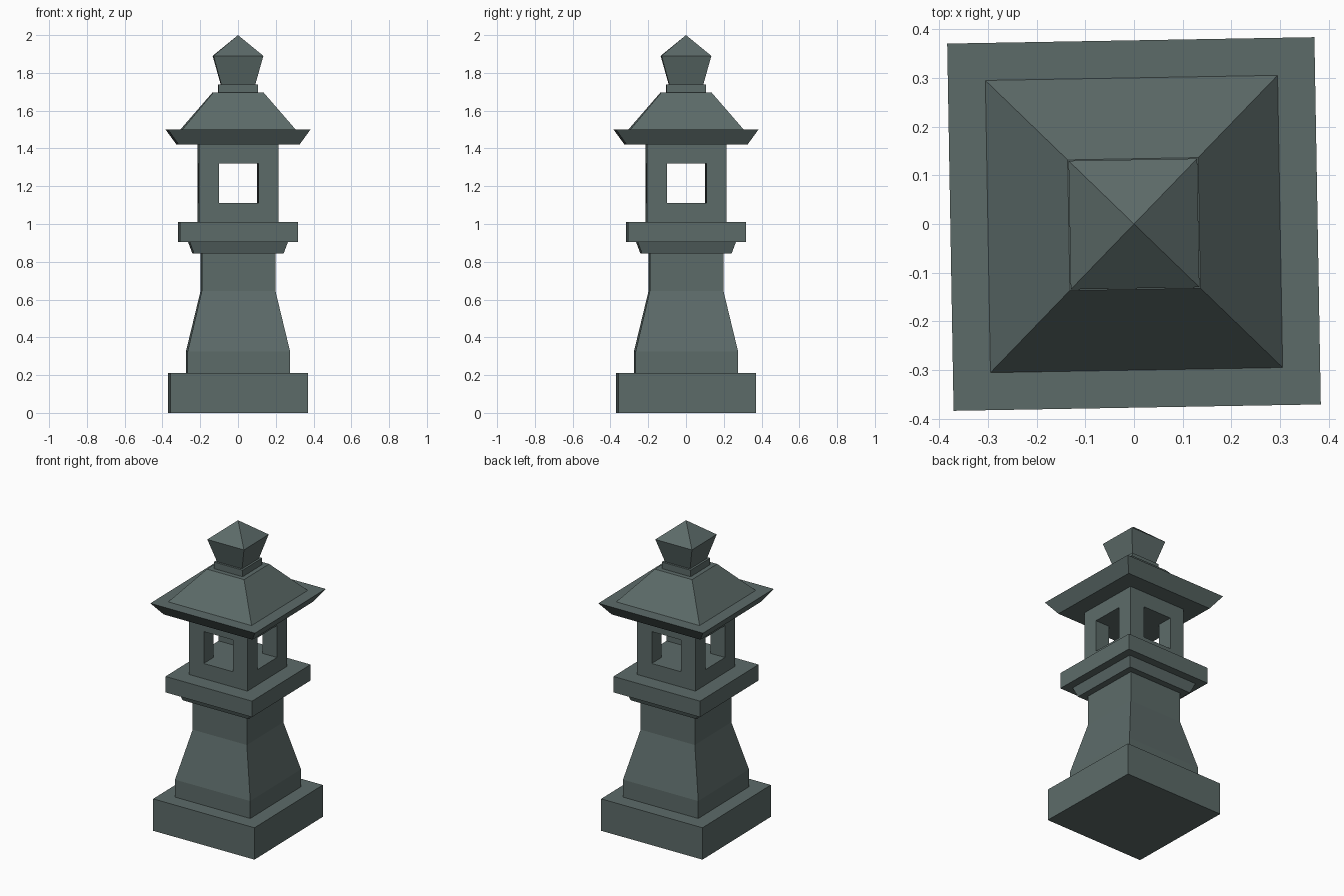
import bpy, bmesh, math

if "Cube" in bpy.data.objects:
    bpy.data.objects.remove(bpy.data.objects["Cube"])

TURN = math.radians(1.0)  # the whole lantern is turned very slightly

stone = bpy.data.materials.new("grey_green_stone")
stone.diffuse_color = (0.108, 0.147, 0.141, 1)
stone.use_nodes = True
stone.node_tree.nodes["Principled BSDF"].inputs["Base Color"].default_value = stone.diffuse_color


def link_mesh(name, bm):
    bmesh.ops.remove_doubles(bm, verts=bm.verts[:], dist=1e-5)
    bmesh.ops.recalc_face_normals(bm, faces=bm.faces[:])
    me = bpy.data.meshes.new(name)
    bm.to_mesh(me)
    bm.free()
    me.materials.append(stone)
    ob = bpy.data.objects.new(name, me)
    ob.rotation_euler.z = TURN
    bpy.context.collection.objects.link(ob)
    return ob


def square_stack(name, profile):
    """Stack of square rings; profile is a list of (half width, height)."""
    bm = bmesh.new()
    rings = []
    for h, z in profile:
        if h == 0:
            rings.append([bm.verts.new((0, 0, z))] * 4)
        else:
            rings.append([bm.verts.new((sx * h, sy * h, z))
                          for sx, sy in ((-1, -1), (1, -1), (1, 1), (-1, 1))])
    for a, b in zip(rings, rings[1:]):
        for i in range(4):
            j = (i + 1) % 4
            corners = list(dict.fromkeys((a[i], a[j], b[j], b[i])))
            bm.faces.new(corners)
    bm.faces.new(rings[0][::-1])
    if profile[-1][0] > 0:
        bm.faces.new(rings[-1])
    return link_mesh(name, bm)


# Base, tapered pedestal and platform
square_stack("base_block", [(0.365, 0), (0.365, 0.21)])
square_stack("pedestal", [(0.271, 0.21), (0.271, 0.325), (0.195, 0.645), (0.195, 0.843)])
square_stack("platform", [(0.237, 0.843), (0.26, 0.905), (0.312, 0.905), (0.312, 1.01)])

# Light chamber with windows cut straight through both ways
chamber = square_stack("light_chamber", [(0.21, 1.01), (0.21, 1.42)])
for name, sx, sy in (("window_cutter_x", 0.6, 0.21), ("window_cutter_y", 0.21, 0.6)):
    bm = bmesh.new()
    bmesh.ops.create_cube(bm, size=1)
    bmesh.ops.scale(bm, vec=(sx, sy, 0.21), verts=bm.verts[:])
    bmesh.ops.translate(bm, vec=(0, 0, 1.215), verts=bm.verts[:])
    cutter = link_mesh(name, bm)
    cutter.hide_render = True
    cutter.display_type = 'WIRE'
    mod = chamber.modifiers.new(name, 'BOOLEAN')
    mod.operation = 'DIFFERENCE'
    mod.solver = 'EXACT'
    mod.object = cutter

# Roof with a flat rim, then the finial on its collar
square_stack("roof", [(0.32, 1.42), (0.377, 1.5), (0.30, 1.5), (0.134, 1.695)])
square_stack("finial_collar", [(0.104, 1.695), (0.104, 1.738)])
square_stack("finial", [(0.09, 1.738), (0.132, 1.89), (0, 2.0)])
